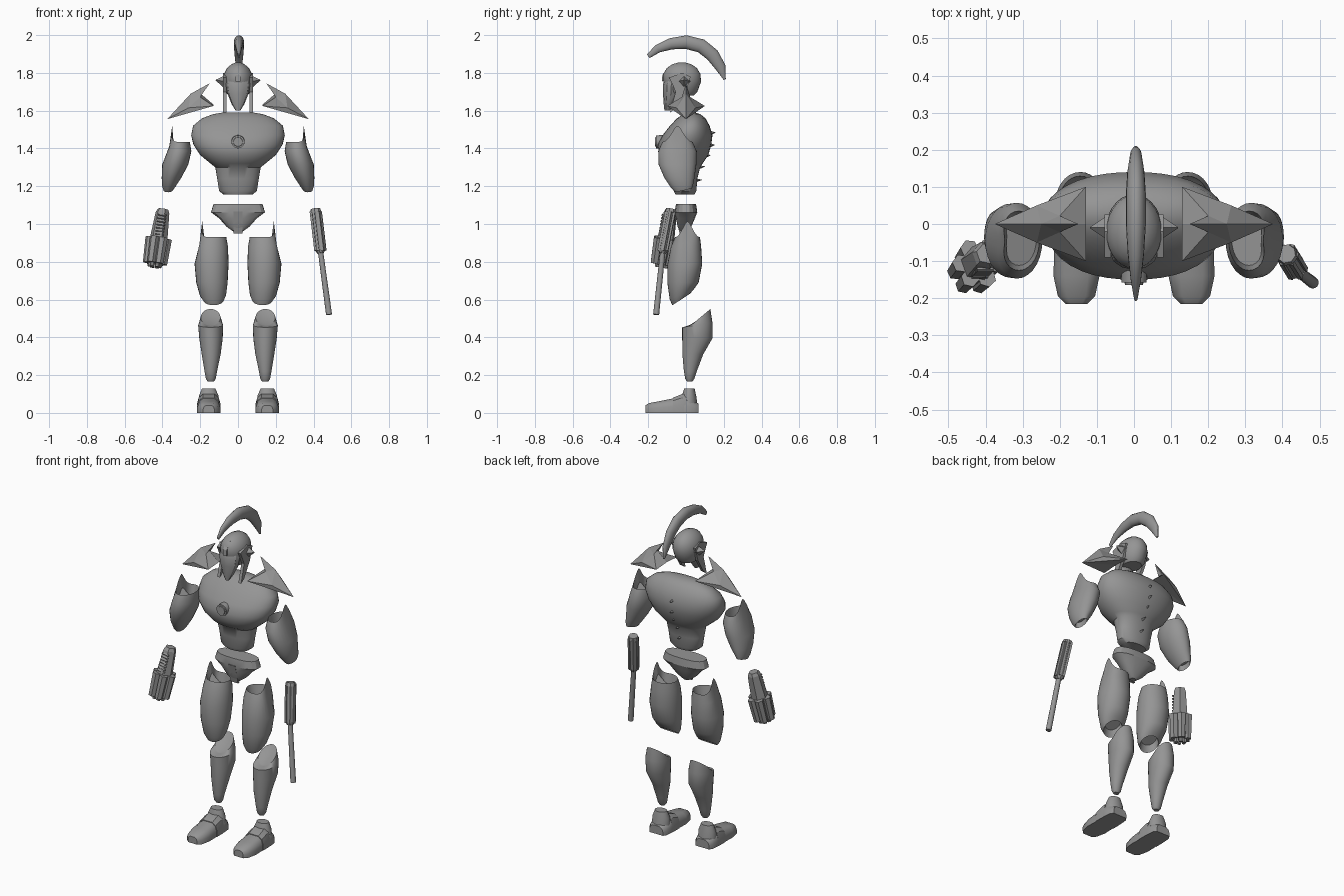
import bpy, bmesh, math
from mathutils import Vector, Matrix

if "Cube" in bpy.data.objects:
    bpy.data.objects.remove(bpy.data.objects["Cube"])

grey = bpy.data.materials.new("armour_grey")
grey.diffuse_color = (0.3, 0.3, 0.3, 1)
grey.use_nodes = True
grey.node_tree.nodes["Principled BSDF"].inputs["Base Color"].default_value = grey.diffuse_color


def finish(name, bm, angle=35, mirror=False):
    """Turn a bmesh into an object, optionally mirrored to the other side."""
    bmesh.ops.recalc_face_normals(bm, faces=bm.faces)
    me = bpy.data.meshes.new(name)
    bm.to_mesh(me)
    bm.free()
    me.materials.append(grey)
    ob = bpy.data.objects.new(name, me)
    bpy.context.collection.objects.link(ob)
    if mirror:
        ob.modifiers.new("mirror", 'MIRROR')
    bpy.ops.object.select_all(action='DESELECT')
    ob.select_set(True)
    bpy.context.view_layer.objects.active = ob
    if angle:
        bpy.ops.object.shade_smooth_by_angle(angle=math.radians(angle))
    return ob


def loft(name, rings, angle=35, mirror=False):
    """Skin closed rings of points and cap both ends."""
    bm = bmesh.new()
    vs = [[bm.verts.new(p) for p in r] for r in rings]
    n = len(vs[0])
    for a, b in zip(vs, vs[1:]):
        for i in range(n):
            j = (i + 1) % n
            bm.faces.new((a[i], a[j], b[j], b[i]))
    bm.faces.new(vs[0])
    bm.faces.new(vs[-1])
    return finish(name, bm, angle, mirror)


def oval(cx, cy, z, rx, ry, tilt=0, spike=0, p=2.0, n=28):
    """Horizontal oval; tilt raises the back, spike raises a point on the outer side."""
    pts = []
    for i in range(n):
        a = 2 * math.pi * i / n
        c, s = math.cos(a), math.sin(a)
        w = max(0, c) ** 5 if spike else 0
        k = (abs(c) ** p + abs(s) ** p) ** (-1 / p) * (1 - 0.3 * w * (spike > 0))
        pts.append((cx + rx * c * k, cy + ry * s * k, z + tilt * s + spike * w))
    return pts


def bowl(ring, depth, scale=0.85):
    """Sunken copy of a rim, used to hollow out the end of a limb shell."""
    c = sum((Vector(p) for p in ring), Vector()) / len(ring)
    return [c + (Vector(p) - c) * scale * 0.98 + Vector((0, 0, -depth)) for p in ring]


def limb(name, specs, top_depth, bottom_depth):
    rings = [oval(*s) for s in specs]
    rings = [bowl(rings[0], top_depth)] + rings + [bowl(rings[-1], -bottom_depth)]
    return loft(name, rings, 38, True)


def bar(bm, p0, p1, r0, r1, n=6):
    """Tapered rod between two points."""
    p0, p1 = Vector(p0), Vector(p1)
    d = p1 - p0
    m = Matrix.Translation((p0 + p1) / 2) @ d.to_track_quat('Z', 'Y').to_matrix().to_4x4()
    bmesh.ops.create_cone(bm, cap_ends=True, segments=n, radius1=r0, radius2=r1,
                          depth=d.length, matrix=m)


def extrude_profile(name, pts, x0, x1, mirror=False):
    """Plate with a side (y, z) outline."""
    return loft(name, [[(x, y, z) for y, z in pts] for x in (x0, x1)], 0, mirror)


# Torso: abdomen widening to the chest
loft("torso", [oval(0, cy, z, rx, ry, p=2.2, n=40) for z, rx, cy, ry in (
    (1.155, .075, -.005, .05), (1.175, .1, -.005, .06), (1.24, .11, -.005, .065),
    (1.30, .12, -.005, .08), (1.32, .145, -.012, .1), (1.365, .2, -.012, .13),
    (1.42, .236, -.008, .142), (1.47, .248, .008, .132), (1.52, .238, .02, .105),
    (1.56, .19, .028, .075), (1.582, .13, .03, .045), (1.59, .08, .03, .02))], 40)

# Chest emblem ring with a flat centre
bm = bmesh.new()
bar(bm, (0, -.12, 1.435), (0, -.158, 1.435), .036, .034, 20)
bar(bm, (0, -.15, 1.435), (0, -.164, 1.435), .027, .024, 20)
finish("chest_disc", bm, 30)

# Spikes along the spine
bm = bmesh.new()
for y, z, r in ((.125, 1.48, .024), (.122, 1.415, .022), (.10, 1.36, .02),
                (.07, 1.30, .017), (.055, 1.23, .015)):
    bar(bm, (0, y - .02, z), (0, y + .03, z + .004), r, .001, 4)
finish("spine_spikes", bm, 0)

# Head: rounded helmet, tapered face mask, cheek plates, ears
loft("helmet", [oval(0, cy, z, rx, ry) for z, rx, cy, ry in (
    (1.68, .05, -.02, .06), (1.70, .066, -.02, .08), (1.755, .077, -.02, .1),
    (1.795, .074, -.022, .098), (1.825, .058, -.022, .08), (1.845, .036, -.022, .052),
    (1.855, .012, -.022, .018))], 40)
loft("face_mask", [oval(0, cy, z, rx, ry, n=12) for z, rx, cy, ry in (
    (1.60, .012, -.1, .014), (1.635, .034, -.092, .026), (1.69, .056, -.08, .042),
    (1.735, .064, -.078, .045), (1.76, .06, -.07, .045))], 30)
extrude_profile("brow_ridge", [(-.128, 1.755), (-.125, 1.79), (-.09, 1.835), (-.08, 1.77)],
                -.012, .012)
extrude_profile("cheek_plate", [(-.09, 1.775), (-.02, 1.80), (.025, 1.78), (.0, 1.70),
                                (-.055, 1.61), (-.085, 1.59), (-.055, 1.70), (-.07, 1.735)],
                .062, .08, True)
bm = bmesh.new()
bar(bm, (.07, -.01, 1.755), (.118, -.01, 1.762), .034, .002, 4)
finish("ear_spike", bm, 0, True)

# Curved helmet crest
path = [(-.2, 1.888, .012, .005), (-.15, 1.928, .022, .014), (-.08, 1.954, .03, .022),
        (0, 1.963, .036, .027), (.08, 1.943, .037, .027), (.14, 1.895, .036, .023),
        (.183, 1.83, .028, .016), (.205, 1.765, .006, .006)]
rings = []
for i, (y, z, t, w) in enumerate(path):
    a, b = path[max(i - 1, 0)], path[min(i + 1, len(path) - 1)]
    d = Vector((0, b[0] - a[0], b[1] - a[1])).normalized()
    nrm = Vector((0, -d.z, d.y))
    rings.append([Vector((.005 + w * math.cos(k * math.pi / 8), y, z)) +
                  nrm * t * math.sin(k * math.pi / 8) for k in range(16)])
loft("crest", rings, 50)

# Faceted shoulder pads with a raised inner spike
bm = bmesh.new()
tip, ridge, spike, dip, front, back, inner, mf, mb, sf, sb = [bm.verts.new(p) for p in (
    (.375, 0, 1.555), (.25, 0, 1.69), (.15, 0, 1.745), (.195, 0, 1.688),
    (.13, -.1, 1.625), (.13, .1, 1.625), (.13, 0, 1.632),
    (.262, -.05, 1.615), (.262, .05, 1.615), (.2, -.022, 1.672), (.2, .022, 1.672))]
for f in ((tip, ridge, mf), (tip, mb, ridge), (ridge, sf, mf), (ridge, mb, sb),
          (mf, sf, front), (mb, back, sb), (ridge, spike, sf), (ridge, sb, spike),
          (spike, dip, sf), (spike, sb, dip), (sf, dip, inner, front),
          (sb, back, inner, dip), (tip, mf, front), (tip, front, inner),
          (tip, inner, back), (tip, back, mb)):
    bm.faces.new(f)
finish("shoulder_pad", bm, 0, True)

# Limb shells: (cx, cy, z, rx, ry, tilt, spike)
limb("upper_arm", [(.31, -.045, 1.435, .055, .08, 0, .085), (.315, -.045, 1.385, .068, .102, 0, .03),
                   (.332, -.045, 1.315, .069, .1), (.352, -.035, 1.245, .052, .08),
                   (.366, -.02, 1.2, .036, .058, .01), (.37, -.012, 1.178, .024, .044, .01)],
     .07, .03)
limb("thigh", [(.137, .008, .93, .075, .066, 0, .085), (.14, .0, .88, .087, .08, 0, .02),
               (.14, -.006, .79, .09, .092), (.138, -.016, .69, .083, .083),
               (.133, -.024, .625, .07, .062, .025), (.13, -.026, .6, .055, .046, .03)],
     .06, .04)
limb("shin", [(.145, .075, .505, .052, .054, .045), (.145, .06, .465, .066, .08, .012),
              (.143, .06, .395, .062, .08), (.142, .036, .31, .05, .055),
              (.144, .023, .22, .033, .034), (.144, .02, .18, .026, .024),
              (.144, .02, .165, .016, .014)], .006, .0)

# Pelvis: belt block narrowing to the crotch
loft("pelvis", [oval(0, cy, z, rx, ry, p=2.6, n=20) for z, rx, cy, ry in (
    (.955, .018, -.012, .018), (.985, .06, -.008, .036), (1.03, .1, -.003, .05),
    (1.062, .143, 0, .06), (1.105, .13, 0, .053))], 25)
extrude_profile("pelvis_plate", [(-.062, 1.065), (-.05, 1.065), (-.02, .95), (-.034, .95)],
                -.024, .024)

# Boots: sole, toe box, instep band and ankle collar
def foot_slice(y, hw, h):
    return [(.155 + x * hw, y, z * h) for x, z in
            ((-1, 0), (-1, .45), (-.85, .8), (-.5, 1), (.5, 1), (.85, .8), (1, .45), (1, 0))]
loft("boot", [foot_slice(*s) for s in ((-.215, .03, .04), (-.195, .05, .052), (-.14, .062, .062),
                                       (-.07, .06, .076), (0, .062, .085), (.045, .058, .06),
                                       (.065, .045, .05))], 40, True)
loft("instep_band", [foot_slice(*s) for s in ((-.07, .063, .08), (-.02, .063, .1),
                                              (.0, .06, .1))], 30, True)
loft("ankle_collar", [oval(.155, cy, z, rx, ry) for z, rx, cy, ry in (
    (.05, .055, .015, .045), (.09, .052, .016, .038), (.128, .036, .018, .028))], 40, True)

# Multi barrel launcher on one side
def lerp(a, b, t):
    return Vector(a).lerp(Vector(b), t)
g0, g1 = Vector((-.397, -.08, 1.078)), Vector((-.442, -.132, .772))
axis = (g1 - g0).normalized()
side = axis.cross(Vector((0, 1, 0))).normalized()
up = axis.cross(side)
bm = bmesh.new()
bar(bm, g0, lerp(g0, g1, .06), .028, .037)
bar(bm, lerp(g0, g1, .06), lerp(g0, g1, .52), .037, .048)
bar(bm, lerp(g0, g1, .5), lerp(g0, g1, .93), .048, .044, 8)
finish("launcher_body", bm, 0)
bm = bmesh.new()
for k in range(6):
    off = side * math.cos(k * math.pi / 3) + up * math.sin(k * math.pi / 3)
    bar(bm, lerp(g0, g1, .5) + off * .046, lerp(g0, g1, .94) + off * .043, .025, .022)
    bar(bm, lerp(g0, g1, .9) + off * .026, g1 + off * .026, .012, .012)
finish("launcher_barrels", bm, 0)
bm = bmesh.new()
for k in range(7):
    p = lerp(g0, g1, .1 + .055 * k) + Vector((0, -.038, 0))
    bar(bm, p - side * .022, p + side * .022, .006, .006, 4)
finish("launcher_ribs", bm, 0)

# Baton on the other side: railed grip and slim rod
h0, h1, h2 = Vector((.41, -.08, 1.08)), Vector((.438, -.125, .845)), Vector((.482, -.158, .52))
bm = bmesh.new()
bar(bm, h0, lerp(h0, h1, .08), .026, .03, 8)
bar(bm, lerp(h0, h1, .08), lerp(h0, h1, .94), .024, .025, 8)
bar(bm, lerp(h0, h1, .92), h1, .028, .018, 8)
for k in range(6):
    off = Vector((math.cos(k * math.pi / 3), math.sin(k * math.pi / 3), 0)) * .025
    bar(bm, lerp(h0, h1, .06) + off, lerp(h0, h1, .94) + off, .009, .009, 4)
finish("baton_grip", bm, 0)
bm = bmesh.new()
bar(bm, h1 - (h1 - h0) * .05, h2, .014, .016, 12)
finish("baton_rod", bm, 35)
